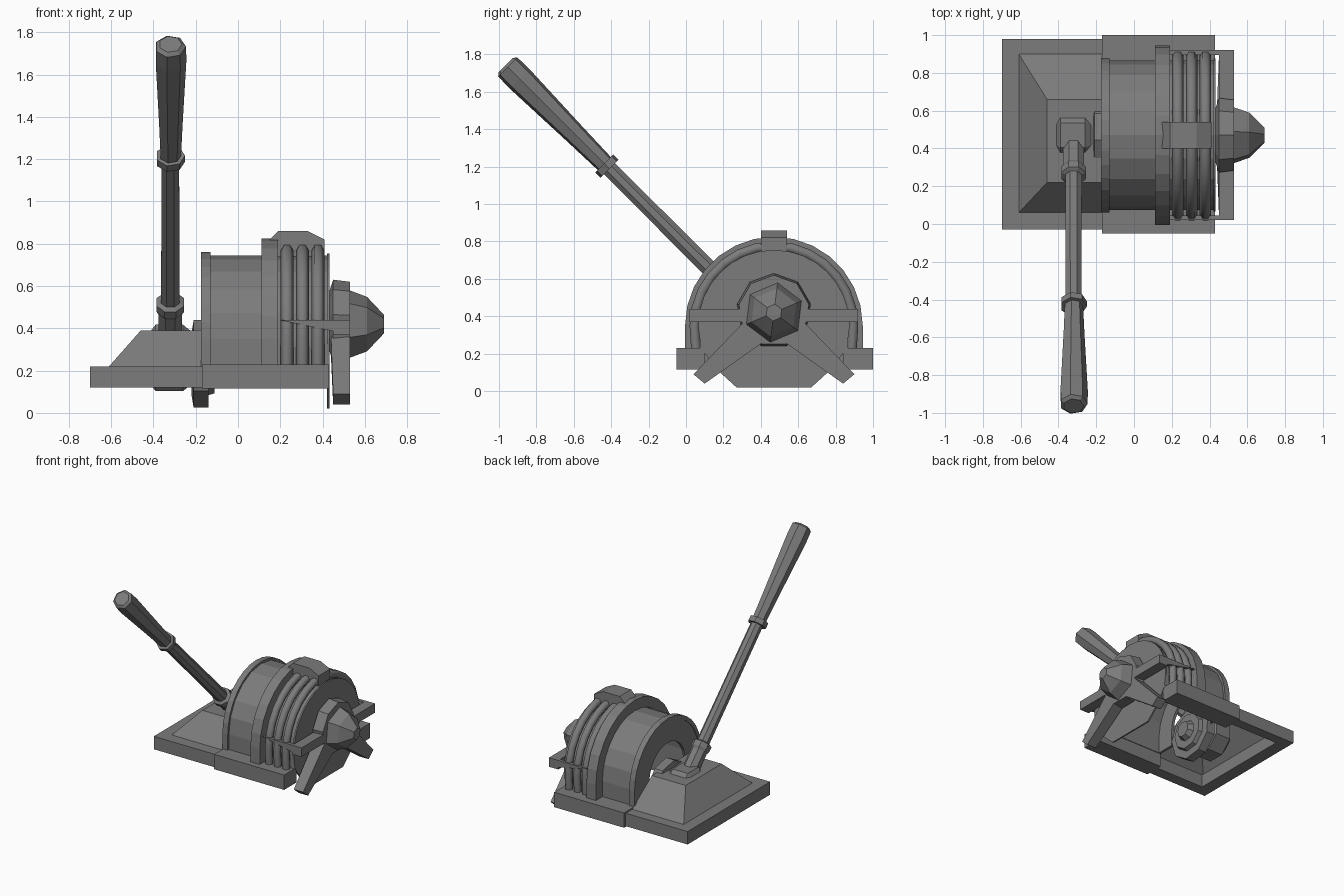
import bpy, bmesh, math
from mathutils import Vector

cube = bpy.data.objects.get("Cube")
if cube:
    bpy.data.objects.remove(cube)

CY, CZ = 0.47, 0.35          # drum axis
LX = -0.32                   # lever plane

steel = bpy.data.materials.new("dark grey steel")
steel.use_nodes = True
steel.diffuse_color = (0.2, 0.2, 0.2, 1)
steel.node_tree.nodes["Principled BSDF"].inputs["Base Color"].default_value = (0.2, 0.2, 0.2, 1)


def finish(name, bm):
    bmesh.ops.recalc_face_normals(bm, faces=bm.faces)
    me = bpy.data.meshes.new(name)
    bm.to_mesh(me)
    bm.free()
    me.materials.append(steel)
    ob = bpy.data.objects.new(name, me)
    bpy.context.collection.objects.link(ob)
    return ob


def loft(name, rings, caps=(True, True)):
    """Skin a list of equal-length point loops."""
    bm = bmesh.new()
    loops = [[bm.verts.new(p) for p in ring] for ring in rings]
    n = len(loops[0])
    for a, b in zip(loops, loops[1:]):
        for i in range(n):
            j = (i + 1) % n
            bm.faces.new((a[i], a[j], b[j], b[i]))
    if caps[0]:
        bm.faces.new(loops[0])
    if caps[1]:
        bm.faces.new(loops[-1])
    return finish(name, bm)


def prism(name, yz, x0, x1):
    return loft(name, [[(x, y, z) for y, z in yz] for x in (x0, x1)])


def box(name, x0, x1, y0, y1, z0, z1):
    return prism(name, [(y0, z0), (y1, z0), (y1, z1), (y0, z1)], x0, x1)


def arc(r, n):
    return [(CY + r * math.cos(math.pi * i / n), CZ + r * math.sin(math.pi * i / n))
            for i in range(n + 1)]


def arch_band(name, r, thick, x0, x1, n, foot=0.22):
    """Hollow arch with straight legs, open below."""
    def side(q):
        return [(CY + q, foot)] + arc(q, n) + [(CY - q, foot)]
    return prism(name, side(r) + side(r - thick)[::-1], x0, x1)


def turned(name, start, axis, profile, sides, turn=0.0):
    """Rings of (distance, radius) along an axis."""
    axis = Vector(axis).normalized()
    u = Vector((1, 0, 0)) if abs(axis.x) < 0.9 else Vector((0, 1, 0))
    v = axis.cross(u)
    rings = []
    for d, r in profile:
        c = Vector(start) + axis * d
        rings.append([c + r * (u * math.cos(a) + v * math.sin(a))
                      for a in (turn + math.tau * i / sides for i in range(sides))])
    return loft(name, rings)


# Base frame: two joined halves, open in the middle
for nm, y0, y1 in (("front", -0.03, 0.06), ("back", 0.9, 0.98)):
    box("base_rail_left_" + nm, -0.7, -0.17, y0, y1, 0.12, 0.22)
box("base_rail_end", -0.7, -0.6, 0.06, 0.9, 0.12, 0.22)
box("drum_rail_front", -0.17, 0.43, -0.05, 0.1, 0.115, 0.23)
box("drum_rail_back", -0.17, 0.43, 0.84, 1.0, 0.115, 0.23)

# Sloped lever housing, hollow underneath
loft("lever_housing", [
    [(-0.61, 0.06, 0.22), (-0.17, 0.06, 0.22), (-0.17, 0.9, 0.22), (-0.61, 0.9, 0.22)],
    [(-0.46, 0.22, 0.39), (-0.17, 0.22, 0.39), (-0.17, 0.66, 0.39), (-0.46, 0.66, 0.39)],
], caps=(False, True))

# Drum shell, rim, flange and end plates
arch_band("drum_shell", 0.395, 0.03, -0.17, 0.43, 10)
arch_band("drum_rim", 0.41, 0.03, -0.175, -0.13, 16)
arch_band("drum_flange", 0.475, 0.08, 0.11, 0.19, 14)
arch_band("drum_left_wall", 0.39, 0.17, -0.17, -0.15, 16)
lower = [(CY - 0.39, 0.23), (CY - 0.31, 0.12), (CY - 0.2, 0.02),
         (CY + 0.2, 0.02), (CY + 0.31, 0.12), (CY + 0.39, 0.23)]
prism("drum_end_plate", arc(0.405, 16) + lower, 0.42, 0.432)

# Coil rings round the drum
for k, x in enumerate((0.232, 0.305, 0.378)):
    path = [(CY + 0.415, 0.2)] + arc(0.425, 14) + [(CY - 0.415, 0.2)]
    cu = bpy.data.curves.new("coil_ring", 'CURVE')
    cu.dimensions = '3D'
    cu.bevel_depth = 0.03
    cu.bevel_resolution = 1
    cu.use_fill_caps = True
    sp = cu.splines.new('POLY')
    sp.points.add(len(path) - 1)
    for p, (y, z) in zip(sp.points, path):
        p.co = (x, y, z, 1)
    cu.materials.append(steel)
    ob = bpy.data.objects.new("coil_ring_%d" % (k + 1), cu)
    bpy.context.collection.objects.link(ob)

# Strap over the top of the coils
strap = [(0.11, 0.74), (0.11, 0.78), (0.19, 0.86), (0.33, 0.86), (0.41, 0.82), (0.41, 0.74)]
loft("top_strap", [[(x, y, z) for x, z in strap] for y in (0.4, 0.54)])

# Stepped wheel under the housing
turned("inner_wheel", (-0.22, CY, 0.23), (1, 0, 0),
       [(0, 0.15), (0.01, 0.21), (0.08, 0.21), (0.08, 0.15), (0.11, 0.14),
        (0.11, 0.08), (0.15, 0.06)], 9, 0.3)

# Lever: pivot, socket, rod, collar, grip
turned("lever_pivot", (-0.44, CY, 0.26), (1, 0, 0),
       [(0, 0.1), (0.05, 0.17), (0.18, 0.17), (0.27, 0.09)], 8, math.pi / 8)
lean = (0, -1, 1)
foot = (LX, 0.44, 0.34)
turned("lever_socket", foot, lean, [(-0.05, 0.06), (0.2, 0.06), (0.22, 0.07),
                                    (0.26, 0.07), (0.27, 0.05)], 8, math.pi / 8)
turned("lever_rod", foot, lean, [(0, 0.048), (1.25, 0.045)], 8, math.pi / 8)
turned("lever_collar", foot, lean, [(1.2, 0.055), (1.2, 0.07), (1.24, 0.07), (1.24, 0.055)], 7)
turned("lever_grip", foot, lean, [(1.22, 0.05), (1.45, 0.058), (1.88, 0.076),
                                  (1.97, 0.074), (1.985, 0.055)], 7)

# End hub with faceted nose
turned("end_hub", (0.43, CY, 0.43), (1, 0, 0), [(0, 0.14), (0.02, 0.2), (0.1, 0.19)], 9, math.pi / 2)
turned("hub_nose", (0.53, CY, 0.42), (1, 0, 0), [(0, 0.16), (0.08, 0.13), (0.16, 0.045)], 6, 0.4)

# Cross arms, side prongs and splayed legs, mirrored about the drum axis
for nm, s in (("front", -1), ("back", 1)):
    def at(x, dy, z):
        return (x, CY + s * dy, z)
    loft("cross_arm_" + nm, [[at(x, dy, z) for x, z in
         ((0.45, 0.37), (0.53, 0.37), (0.53, 0.44), (0.45, 0.44))] for dy in (0.1, 0.45)])
    loft("side_prong_" + nm, [[at(x, dy, z) for x, z in
         ((0.19, 0.44), (0.53, 0.44), (0.53, 0.37))] for dy in (0.425, 0.45)])
    loft("splayed_leg_" + nm, [
        [at(0.44, 0.06, 0.26), at(0.53, 0.06, 0.26), at(0.53, 0.17, 0.36), at(0.44, 0.17, 0.36)],
        [at(0.45, 0.37, 0.04), at(0.53, 0.37, 0.04), at(0.53, 0.43, 0.09), at(0.45, 0.43, 0.09)]])
